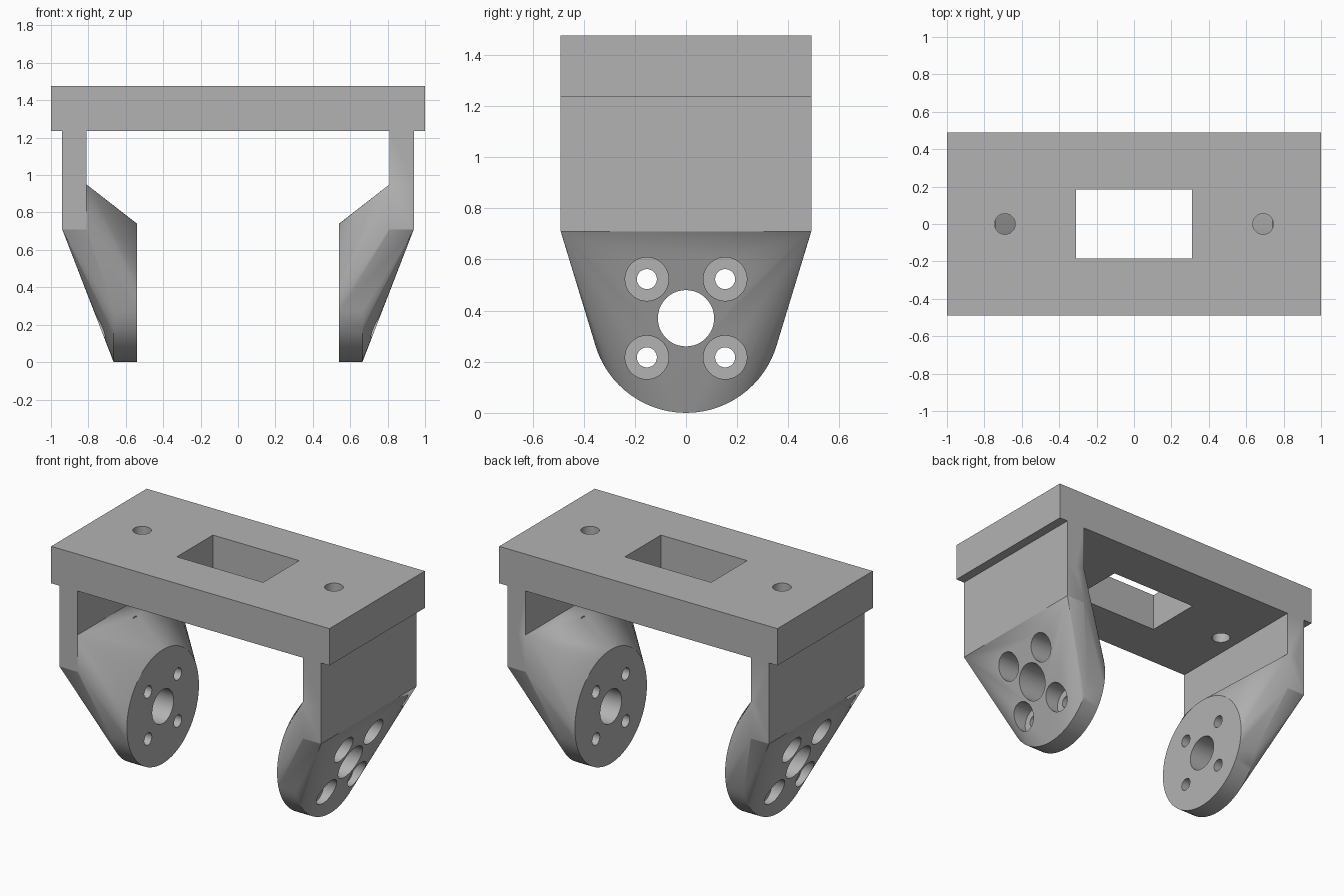
import bpy, bmesh, math
from mathutils import Matrix, Vector

cube = bpy.data.objects.get("Cube")
if cube:
    bpy.data.objects.remove(cube, do_unlink=True)

GREY = (0.45, 0.45, 0.45, 1)
mat = bpy.data.materials.new("plain grey")
mat.use_nodes = True
mat.diffuse_color = GREY
mat.node_tree.nodes["Principled BSDF"].inputs["Base Color"].default_value = GREY

HALF_Y = 0.49            # half depth of the bracket
PIVOT_Z, PIVOT_R = 0.37, 0.37


def finish(name, bm):
    bmesh.ops.recalc_face_normals(bm, faces=bm.faces)
    mesh = bpy.data.meshes.new(name)
    bm.to_mesh(mesh)
    bm.free()
    ob = bpy.data.objects.new(name, mesh)
    bpy.context.collection.objects.link(ob)
    mesh.materials.append(mat)
    return ob


def box(name, lo, hi):
    lo, hi = Vector(lo), Vector(hi)
    bm = bmesh.new()
    m = Matrix.Translation((lo + hi) / 2) @ Matrix.Diagonal((*(hi - lo), 1))
    bmesh.ops.create_cube(bm, size=1, matrix=m)
    return finish(name, bm)


def rod(name, r, start, end, segments=48):
    start, end = Vector(start), Vector(end)
    axis = end - start
    m = Matrix.Translation((start + end) / 2) @ axis.to_track_quat('Z', 'Y').to_matrix().to_4x4()
    bm = bmesh.new()
    bmesh.ops.create_cone(bm, cap_ends=True, segments=segments, radius1=r,
                          radius2=r, depth=axis.length, matrix=m)
    return finish(name, bm)


def combine(target, tool, operation):
    mod = target.modifiers.new(operation, 'BOOLEAN')
    mod.operation, mod.object, mod.solver = operation, tool, 'EXACT'
    bpy.context.view_layer.objects.active = target
    bpy.ops.object.modifier_apply(modifier=mod.name)
    bpy.data.objects.remove(tool, do_unlink=True)


def cut(target, tool):
    combine(target, tool, 'DIFFERENCE')


def smooth(ob):
    bpy.ops.object.select_all(action='DESELECT')
    ob.select_set(True)
    bpy.context.view_layer.objects.active = ob
    bpy.ops.object.shade_smooth_by_angle(angle=math.radians(25))


def tapered_foot(s):
    # Hull between the pivot disc and the lower part of the side wall
    bm = bmesh.new()
    for x in (0.54, 0.665):
        for i in range(72):
            a = math.tau * i / 72
            bm.verts.new((s * x, PIVOT_R * math.sin(a), PIVOT_Z + PIVOT_R * math.cos(a)))
    for x in (0.81, 0.94):
        for y in (-HALF_Y, HALF_Y):
            for z in (0.71, 0.95):
                bm.verts.new((s * x, y, z))
    hull = bmesh.ops.convex_hull(bm, input=bm.verts)
    bmesh.ops.delete(bm, geom=[v for v in bm.verts if not v.link_faces], context='VERTS')
    bmesh.ops.dissolve_limit(bm, angle_limit=0.002, verts=bm.verts, edges=bm.edges)
    return finish("foot", bm)


# Top plate with a rectangular window and two screw holes
plate = box("top_plate", (-1, -HALF_Y, 1.235), (1, HALF_Y, 1.475))
cut(plate, box("window", (-0.31, -0.185, 1.1), (0.31, 0.185, 1.6)))
for s in (-1, 1):
    cut(plate, rod("screw_hole", 0.055, (s * 0.69, 0, 1.1), (s * 0.69, 0, 1.6)))
smooth(plate)

# Side arms: upright wall, tapered foot, pivot bore and counterbored bolt holes
for s, side in ((1, "left"), (-1, "right")):
    x0, x1 = sorted((s * 0.81, s * 0.94))
    arm = box(side + "_arm", (x0, -HALF_Y, 0.71), (x1, HALF_Y, 1.235))
    combine(arm, tapered_foot(s), 'UNION')
    cut(arm, rod("pivot_bore", 0.11, (s * 0.4, 0, PIVOT_Z), (s * 1.1, 0, PIVOT_Z)))
    for y in (-0.153, 0.153):
        for dz in (-0.153, 0.153):
            z = PIVOT_Z + dz
            cut(arm, rod("bolt_hole", 0.039, (s * 0.4, y, z), (s * 1.1, y, z)))
            cut(arm, rod("counterbore", 0.085, (s * 0.665, y, z), (s * 1.1, y, z)))
    # Shallow nick where the screw hole meets the slope
    cut(arm, rod("screw_nick", 0.055, (s * 0.69, 0, 0.895), (s * 0.69, 0, 1.2)))
    smooth(arm)
